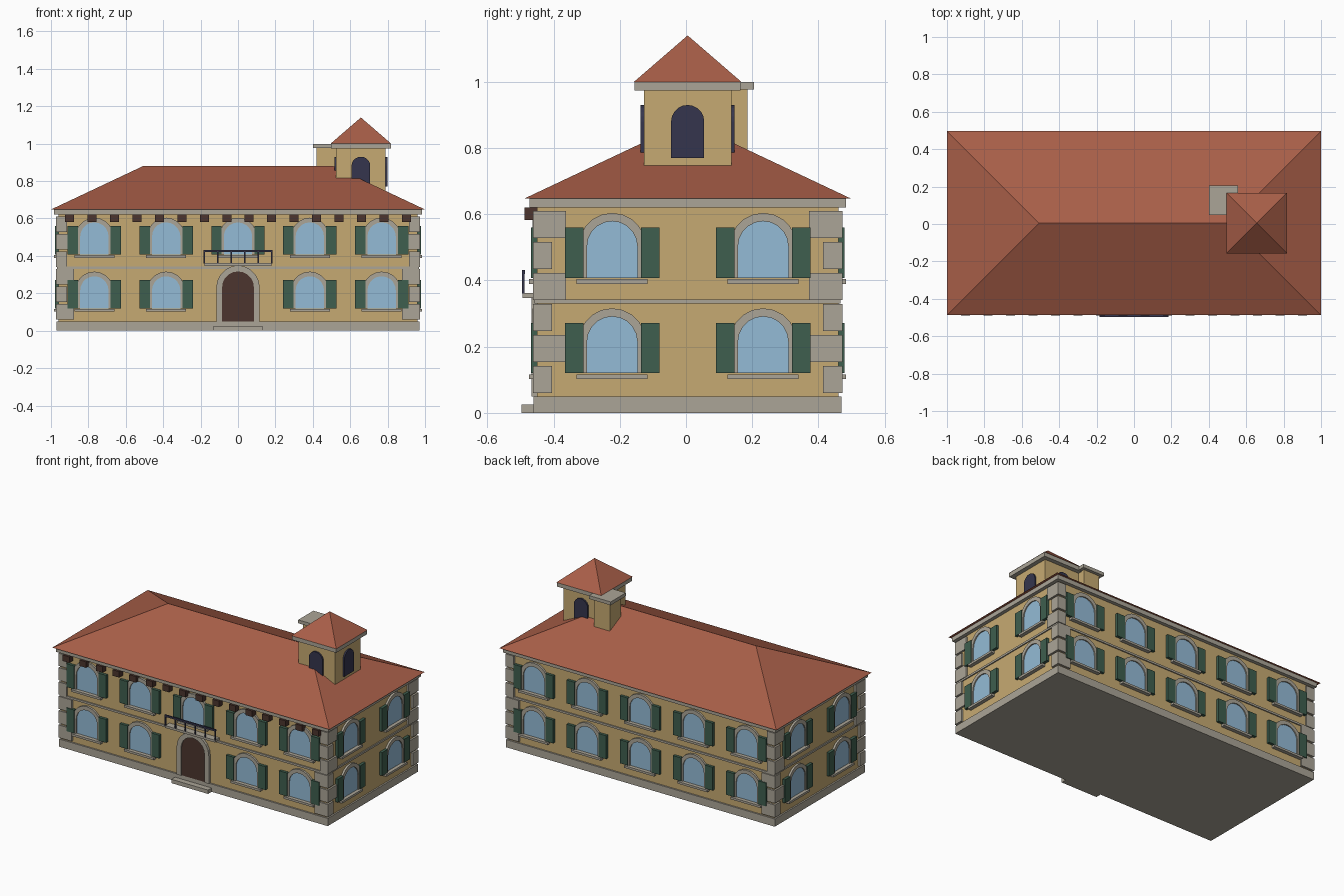
import bpy, bmesh, math
from mathutils import Matrix, Vector

if "Cube" in bpy.data.objects:
    bpy.data.objects.remove(bpy.data.objects["Cube"])

CY = 0.005                      # building centre in y
WX, WY = 0.96, 0.455            # wall half sizes


def material(name, rgb):
    m = bpy.data.materials.new(name)
    lin = [((c / 255 + 0.055) / 1.055) ** 2.4 for c in rgb]
    m.diffuse_color = (*lin, 1)
    m.use_nodes = True
    m.node_tree.nodes["Principled BSDF"].inputs["Base Color"].default_value = m.diffuse_color
    return m


OCHRE = material("ochre plaster", (198, 170, 114))
STONE = material("grey stone", (171, 165, 151))
TILE = material("terracotta tile", (168, 94, 72))
GLASS = material("pale blue glass", (148, 187, 214))
GREEN = material("shutter green", (62, 94, 78))
WOOD = material("dark wood", (76, 53, 46))
NAVY = material("dark navy", (53, 53, 77))


class Part:
    """Collects the solids of one part and turns them into an object."""

    def __init__(self, name, mat):
        self.name, self.mat, self.bm = name, mat, bmesh.new()

    def box(self, x0, x1, y0, y1, z0, z1, M=Matrix()):
        v = bmesh.ops.create_cube(self.bm, size=1)["verts"]
        for p in v:
            p.co = M @ Vector((x0 + (p.co.x + .5) * (x1 - x0),
                               y0 + (p.co.y + .5) * (y1 - y0),
                               z0 + (p.co.z + .5) * (z1 - z0)))

    def prism(self, M, outline, d0, d1, inner=None):
        """Outline (u, z) extruded outwards from d0 to d1; inner makes a band."""
        def row(pts, d):
            return [self.bm.verts.new(M @ Vector((u, -d, z))) for u, z in pts]
        n = len(outline)
        a, b = row(outline, d0), row(outline, d1)
        if inner is None:
            self.bm.faces.new(a)
            self.bm.faces.new(b)
            for i in range(n):
                j = (i + 1) % n
                self.bm.faces.new((a[i], a[j], b[j], b[i]))
            return
        c, d = row(inner, d0), row(inner, d1)
        for p, q in ((a, b), (b, d), (d, c), (c, a)):
            for i in range(n - 1):
                self.bm.faces.new((p[i], p[i + 1], q[i + 1], q[i]))
        for i in (0, n - 1):
            self.bm.faces.new((a[i], b[i], d[i], c[i]))

    def hip(self, cx, cy, hx, hy, z0, z1, ridge):
        """Hipped roof; ridge is the half length of its top line."""
        base = [self.bm.verts.new((cx + sx * hx, cy + sy * hy, z0))
                for sx, sy in ((-1, -1), (1, -1), (1, 1), (-1, 1))]
        l = self.bm.verts.new((cx - ridge, cy, z1))
        r = self.bm.verts.new((cx + ridge, cy, z1)) if ridge else l
        a, b, c, d = base
        for f in ((a, b, r, l), (b, c, r), (c, d, l, r), (d, a, l), (d, c, b, a)):
            self.bm.faces.new(list(dict.fromkeys(f)))

    def finish(self):
        bmesh.ops.recalc_face_normals(self.bm, faces=self.bm.faces)
        me = bpy.data.meshes.new(self.name)
        self.bm.to_mesh(me)
        self.bm.free()
        me.materials.append(self.mat)
        ob = bpy.data.objects.new(self.name, me)
        bpy.context.collection.objects.link(ob)


def arch(u, half, z0, spring, n=10):
    pts = [(u + half, z0)]
    for i in range(n + 1):
        t = math.pi * i / n
        pts.append((u + half * math.cos(t), spring + half * math.sin(t)))
    return pts + [(u - half, z0)]


def side(turn, dist, cx=0):
    """Frame on a wall: x along it, -y outwards; turn counts quarter turns."""
    return (Matrix.Translation((cx, CY, 0)) @ Matrix.Rotation(turn * math.pi / 2, 4, 'Z')
            @ Matrix.Translation((0, -dist, 0)))


# Main body
walls = Part("walls", OCHRE)
walls.box(-WX, WX, CY - WY, CY + WY, 0.03, 0.63)
walls.finish()
for name, ex, z0, z1 in (("plinth", 0.01, 0, 0.05), ("string_course", 0.007, 0.33, 0.343),
                         ("cornice", 0.023, 0.62, 0.648)):
    p = Part(name, STONE)
    p.box(-WX - ex, WX + ex, CY - WY - ex, CY + WY + ex, z0, z1)
    p.finish()

# Corner stones with alternating long and short ends
quoins = Part("corner_stones", STONE)
for k in range(6):
    lx, ly = (0.095, 0.058) if k % 2 == 0 else (0.058, 0.1)
    z = 0.06 + k * 0.0935
    for sx in (-1, 1):
        for sy in (-1, 1):
            ox, oy = sx * (WX + 0.012), sy * (WY + 0.012)
            quoins.box(ox - sx * lx, ox, CY + oy - sy * ly, CY + oy, z, z + 0.082)
quoins.finish()

# Main roof
roof = Part("main_roof", TILE)
roof.hip(0, CY, 1.0, 0.492, 0.648, 0.88, 0.508)
roof.finish()

# Arched windows on all four sides
glass = Part("window_glass", GLASS)
frames = Part("window_surrounds", STONE)
sills = Part("window_sills", STONE)
shutters = Part("shutters", GREEN)
LONG = (-0.768, -0.384, 0, 0.384, 0.768)
SHORT = (-0.228, 0.228)
for turn in range(4):
    M = side(turn, WX if turn % 2 else WY)
    for z in (0.12, 0.408):
        for u in (SHORT if turn % 2 else LONG):
            if turn == 0 and u == 0 and z < 0.3:
                continue        # the door takes this place
            s = z + 0.095
            glass.prism(M, arch(u, 0.078, z, s), -0.005, 0.006)
            frames.prism(M, arch(u, 0.101, z, s), -0.005, 0.013, arch(u, 0.076, z, s))
            sills.box(u - 0.107, u + 0.107, -0.024, 0.005, z - 0.018, z - 0.004, M)
            for k in (-1, 1):
                c = u + k * 0.115
                shutters.box(c - 0.028, c + 0.028, -0.018, 0.005, z, z + 0.152, M)
for p in (glass, frames, sills, shutters):
    p.finish()

# Entrance
F = side(0, WY)
door = Part("door", WOOD)
door.prism(F, arch(0, 0.087, 0.05, 0.232), -0.005, 0.01)
door.finish()
surround = Part("door_surround", STONE)
surround.prism(F, arch(0, 0.116, 0.05, 0.232), -0.005, 0.017, arch(0, 0.085, 0.05, 0.232))
surround.finish()
step = Part("door_step", STONE)
step.box(-0.132, 0.132, -0.497, -0.44, 0, 0.025)
step.finish()

# Balcony
slab = Part("balcony_slab", STONE)
slab.box(-0.18, 0.18, -0.494, -0.44, 0.347, 0.362)
slab.finish()
rail = Part("balcony_railing", NAVY)
rail.box(-0.185, 0.185, -0.496, -0.487, 0.42, 0.432)
for k in range(6):
    x = -0.18 + k * 0.072
    rail.box(x - 0.004, x + 0.004, -0.495, -0.488, 0.36, 0.425)
rail.finish()

# Roof brackets along the front
brackets = Part("roof_brackets", WOOD)
for k in range(16):
    x = -0.9 + k * 0.12
    brackets.box(x - 0.024, x + 0.024, -0.488, -0.44, 0.582, 0.621)
brackets.finish()

# Tower
TX = 0.657
tower = Part("tower_walls", OCHRE)
tower.box(TX - 0.132, TX + 0.132, CY - 0.132, CY + 0.132, 0.745, 0.98)
tower.finish()
openings = Part("tower_openings", NAVY)
for turn in range(4):
    openings.prism(side(turn, 0.132, TX), arch(0, 0.05, 0.77, 0.88), -0.005, 0.01)
openings.finish()
cap = Part("tower_cornice", STONE)
cap.box(TX - 0.16, TX + 0.16, CY - 0.16, CY + 0.16, 0.973, 1.0)
cap.finish()
tower_roof = Part("tower_roof", TILE)
tower_roof.hip(TX, CY, 0.162, 0.162, 1.0, 1.14, 0)
tower_roof.finish()

# Chimney
stack = Part("chimney", OCHRE)
stack.box(0.42, 0.536, 0.069, 0.185, 0.7, 0.985)
stack.finish()
top = Part("chimney_cap", STONE)
top.box(0.4, 0.556, 0.049, 0.205, 0.977, 0.999)
top.finish()
